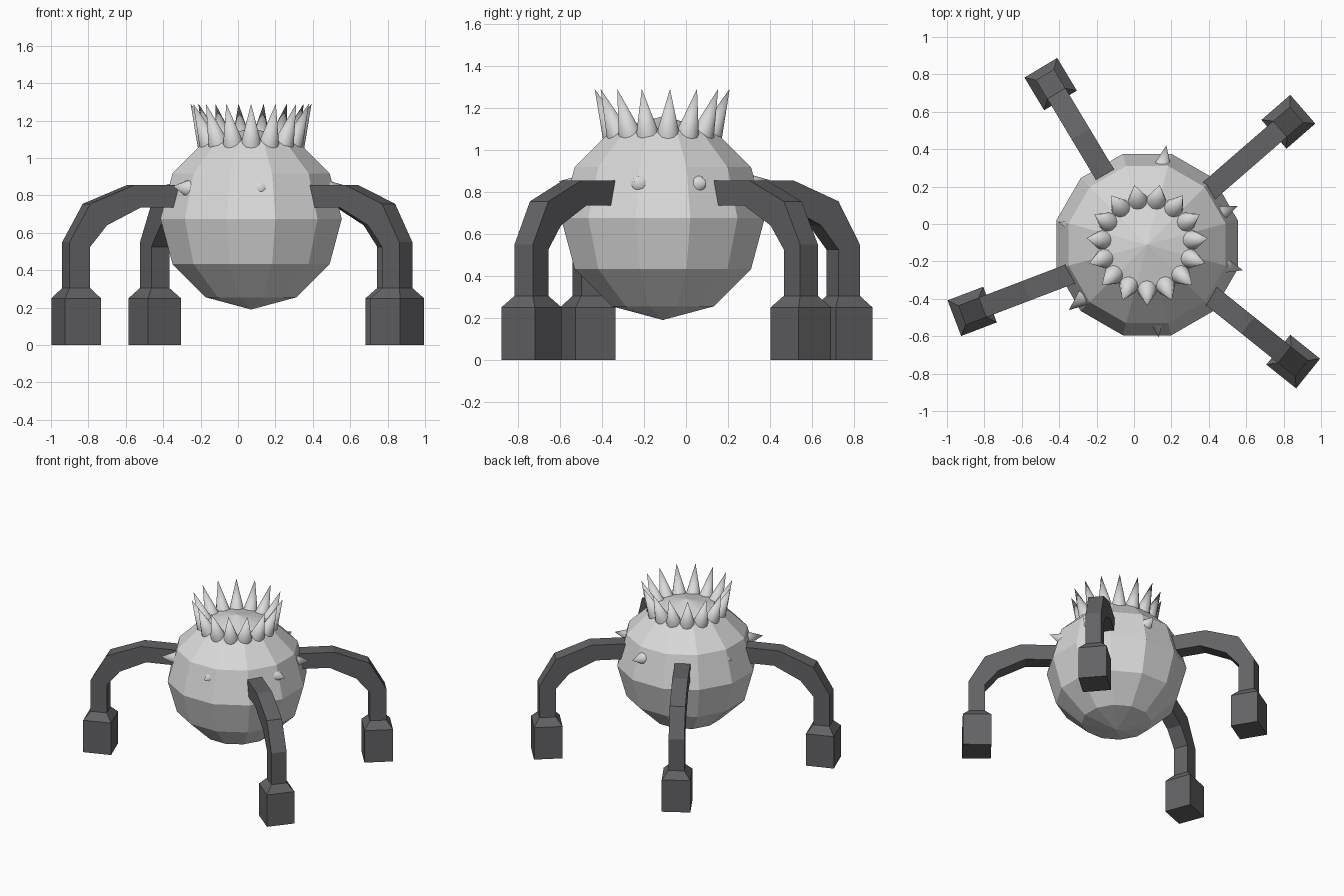
import bpy, bmesh, math
from mathutils import Vector, Matrix

if "Cube" in bpy.data.objects:
    bpy.data.objects.remove(bpy.data.objects["Cube"])

CX, CY = 0.07, -0.11          # body axis


def material(name, rgb):
    m = bpy.data.materials.new(name)
    m.diffuse_color = (*rgb, 1)
    m.use_nodes = True
    m.node_tree.nodes["Principled BSDF"].inputs["Base Color"].default_value = m.diffuse_color
    return m


LIGHT = material("light_grey", (0.70, 0.70, 0.70))
DARK = material("dark_grey", (0.125, 0.125, 0.132))


def make(name, bm, mat, smooth=False):
    bmesh.ops.recalc_face_normals(bm, faces=bm.faces)
    me = bpy.data.meshes.new(name)
    bm.to_mesh(me)
    bm.free()
    me.materials.append(mat)
    ob = bpy.data.objects.new(name, me)
    bpy.context.collection.objects.link(ob)
    if smooth:
        bpy.ops.object.select_all(action='DESELECT')
        ob.select_set(True)
        bpy.context.view_layer.objects.active = ob
        bpy.ops.object.shade_smooth_by_angle(angle=math.radians(40))
    return ob


def spike(name, base, tip, radius):
    base, tip = Vector(base), Vector(tip)
    axis = tip - base
    bm = bmesh.new()
    bmesh.ops.create_cone(bm, cap_ends=True, segments=12, radius1=radius,
                          radius2=0, depth=axis.length)
    rot = Vector((0, 0, 1)).rotation_difference(axis).to_matrix().to_4x4()
    bm.transform(Matrix.Translation((base + tip) / 2) @ rot)
    make(name, bm, LIGHT, True)


def polar(angle, r, z):
    a = math.radians(angle)
    return (CX + r * math.cos(a), CY + r * math.sin(a), z)


# Round faceted body
bm = bmesh.new()
bmesh.ops.create_uvsphere(bm, u_segments=12, v_segments=6, radius=1)
bm.transform(Matrix.Translation((CX, CY, 0.675))
             @ Matrix.Rotation(math.radians(15), 4, 'Z')
             @ Matrix.Diagonal((0.502, 0.502, 0.485, 1)))
make("body", bm, LIGHT)

# Crown of outward leaning spikes
for i in range(15):
    a = -90 + i * 24
    spike(f"crown_spike_{i + 1}", polar(a, 0.235, 1.075), polar(a, 0.325, 1.29), 0.055)

# Small side spikes: angle, tip radius
for i, (a, r) in enumerate([(79, 0.54), (23, 0.525), (-15, 0.53),
                            (-83, 0.50), (-140, 0.545), (166, 0.49)]):
    spike(f"side_spike_{i + 1}", polar(a, r - 0.12, 0.835), polar(a, r, 0.85), 0.052)

# Legs: paired outer and inner points (radius, z) along the bend
OUTER = [(0.39, 0.855), (0.69, 0.855), (0.942, 0.755), (1.06, 0.55), (1.06, 0.305)]
INNER = [(0.39, 0.735), (0.653, 0.735), (0.846, 0.64), (0.942, 0.525), (0.942, 0.305)]


def loft(bm, rings):
    loops = [[bm.verts.new(p) for p in ring] for ring in rings]
    for a, b in zip(loops, loops[1:]):
        for k in range(4):
            bm.faces.new((a[k], a[(k + 1) % 4], b[(k + 1) % 4], b[k]))
    bm.faces.new(loops[0])
    bm.faces.new(loops[-1])


def rect(o, i, half):
    return [(o[0], half, o[1]), (o[0], -half, o[1]),
            (i[0], -half, i[1]), (i[0], half, i[1])]


for name, a in (("front_right", -38.7), ("back_right", 41),
                ("back_left", 121), ("front_left", 200.9)):
    place = Matrix.Translation((CX, CY, 0)) @ Matrix.Rotation(math.radians(a), 4, 'Z')
    bm = bmesh.new()
    loft(bm, [rect(o, i, 0.056) for o, i in zip(OUTER, INNER)])
    bm.transform(place)
    make(name + "_leg", bm, DARK)
    # Block foot with tapered top
    bm = bmesh.new()
    loft(bm, [rect((1.001 + h, z), (1.001 - h, z), w)
              for h, w, z in ((0.102, 0.102, 0), (0.102, 0.102, 0.25),
                              (0.059, 0.056, 0.305))])
    bm.transform(place)
    make(name + "_foot", bm, DARK)
